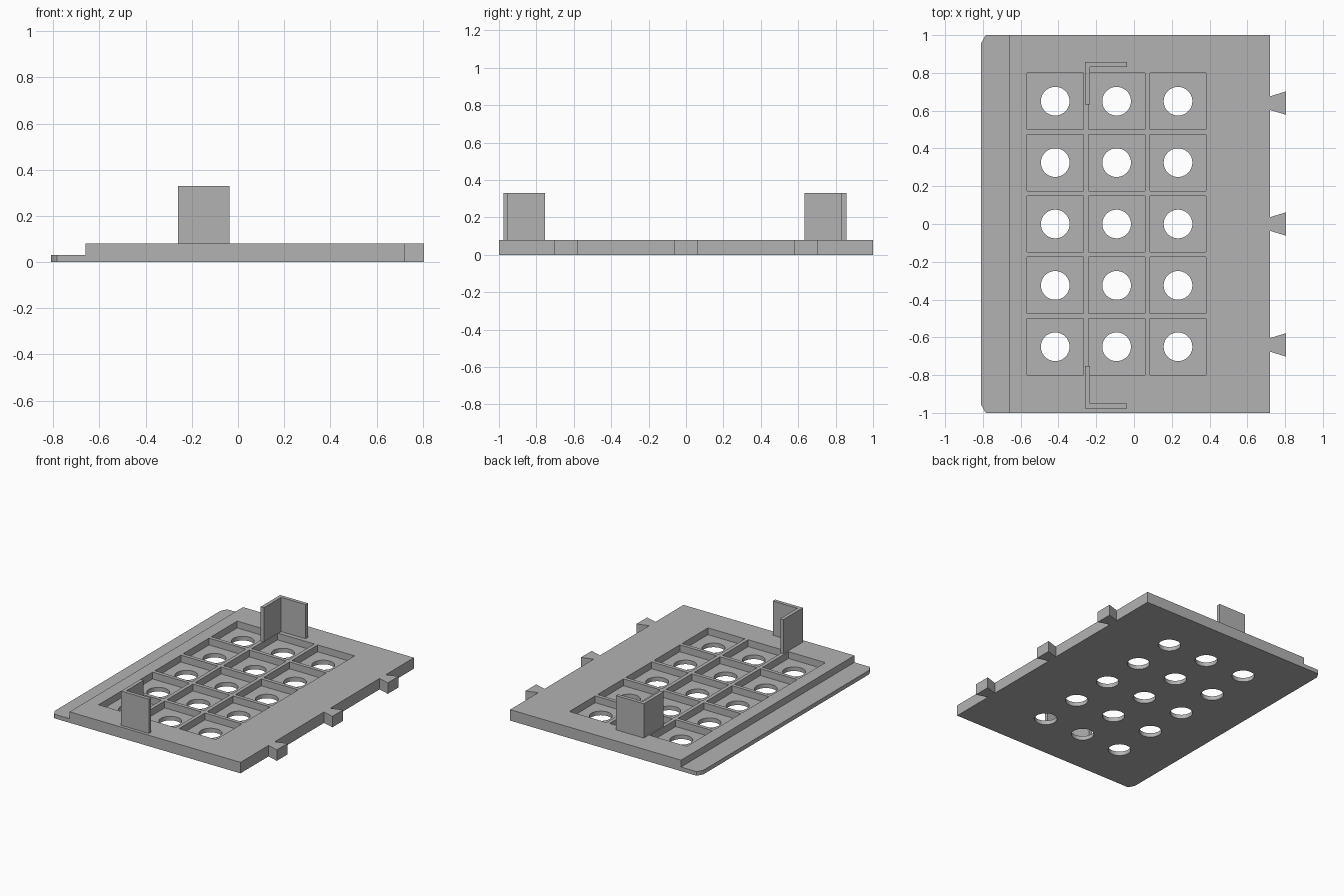
import bpy
import bmesh
from mathutils import Matrix

cube = bpy.data.objects.get("Cube")
if cube:
    bpy.data.objects.remove(cube, do_unlink=True)

grey = bpy.data.materials.new("plain grey")
grey.use_nodes = True
grey.diffuse_color = (0.45, 0.45, 0.45, 1)
grey.node_tree.nodes["Principled BSDF"].inputs["Base Color"].default_value = grey.diffuse_color

THICK, FLOOR, TOP = 0.08, 0.03, 0.33


def add_object(name, bm):
    bmesh.ops.recalc_face_normals(bm, faces=bm.faces)
    mesh = bpy.data.meshes.new(name)
    bm.to_mesh(mesh)
    bm.free()
    mesh.materials.append(grey)
    obj = bpy.data.objects.new(name, mesh)
    bpy.context.collection.objects.link(obj)
    return obj


def extrude_outline(name, points, z0, z1):
    bm = bmesh.new()
    face = bm.faces.new([bm.verts.new((x, y, z0)) for x, y in points])
    out = bmesh.ops.extrude_face_region(bm, geom=[face])
    verts = [v for v in out["geom"] if isinstance(v, bmesh.types.BMVert)]
    bmesh.ops.translate(bm, verts=verts, vec=(0, 0, z1 - z0))
    return add_object(name, bm)


def add_box(bm, low, high):
    size = [b - a for a, b in zip(low, high)]
    mid = [(a + b) / 2 for a, b in zip(low, high)]
    bmesh.ops.create_cube(bm, size=1, matrix=Matrix.Translation(mid) @ Matrix.Diagonal((*size, 1)))


def cut(target, cutter):
    cutter.hide_render = True
    mod = target.modifiers.new("cut", "BOOLEAN")
    mod.operation, mod.solver, mod.object = "DIFFERENCE", "EXACT", cutter
    bpy.context.view_layer.objects.active = target
    bpy.ops.object.modifier_apply(modifier=mod.name)
    bpy.data.objects.remove(cutter, do_unlink=True)


# Base plate outline with clipped left corners and three dovetail tabs
corner = [(-0.81, 0.955), (-0.79, 0.993), (-0.783, 1)]
outline = [(x, -y) for x, y in corner] + [(0.72, -1)]
for y in (-0.64, 0, 0.64):
    outline += [(0.72, y - 0.036), (0.805, y - 0.062), (0.805, y + 0.062), (0.72, y + 0.036)]
outline += [(0.72, 1)] + corner[::-1]
base = extrude_outline("base_plate", outline, 0, THICK)

# Cut the lower ledge and the grid of square pockets
PITCH, HALF = 0.325, 0.149
centres = [(-0.092 + PITCH * i, PITCH * j) for i in (-1, 0, 1) for j in range(-2, 3)]
bm = bmesh.new()
add_box(bm, (-1, -1.2, FLOOR), (-0.66, 1.2, 0.2))
for x, y in centres:
    add_box(bm, (x - HALF, y - HALF, FLOOR), (x + HALF, y + HALF, 0.2))
cut(base, add_object("pocket_cutter", bm))

# Drill a round hole through each pocket floor
bm = bmesh.new()
for x, y in centres:
    bmesh.ops.create_cone(bm, cap_ends=True, segments=40, radius1=0.076, radius2=0.076,
                          depth=0.4, matrix=Matrix.Translation((x, y, 0)))
cut(base, add_object("hole_cutter", bm))

# Upright corner brackets, L-shaped in plan
for name, y, side in (("back_bracket", 0.857, -1), ("front_bracket", -0.977, 1)):
    x, wall, arm = -0.26, 0.026, 0.224
    extrude_outline(name, [(x, y), (x + arm, y), (x + arm, y + side * wall),
                           (x + wall, y + side * wall), (x + wall, y + side * arm),
                           (x, y + side * arm)], THICK, TOP)

# Smooth the hole walls while keeping hard edges
bpy.ops.object.select_all(action="DESELECT")
base.select_set(True)
bpy.context.view_layer.objects.active = base
bpy.ops.object.shade_smooth_by_angle(angle=0.5)
